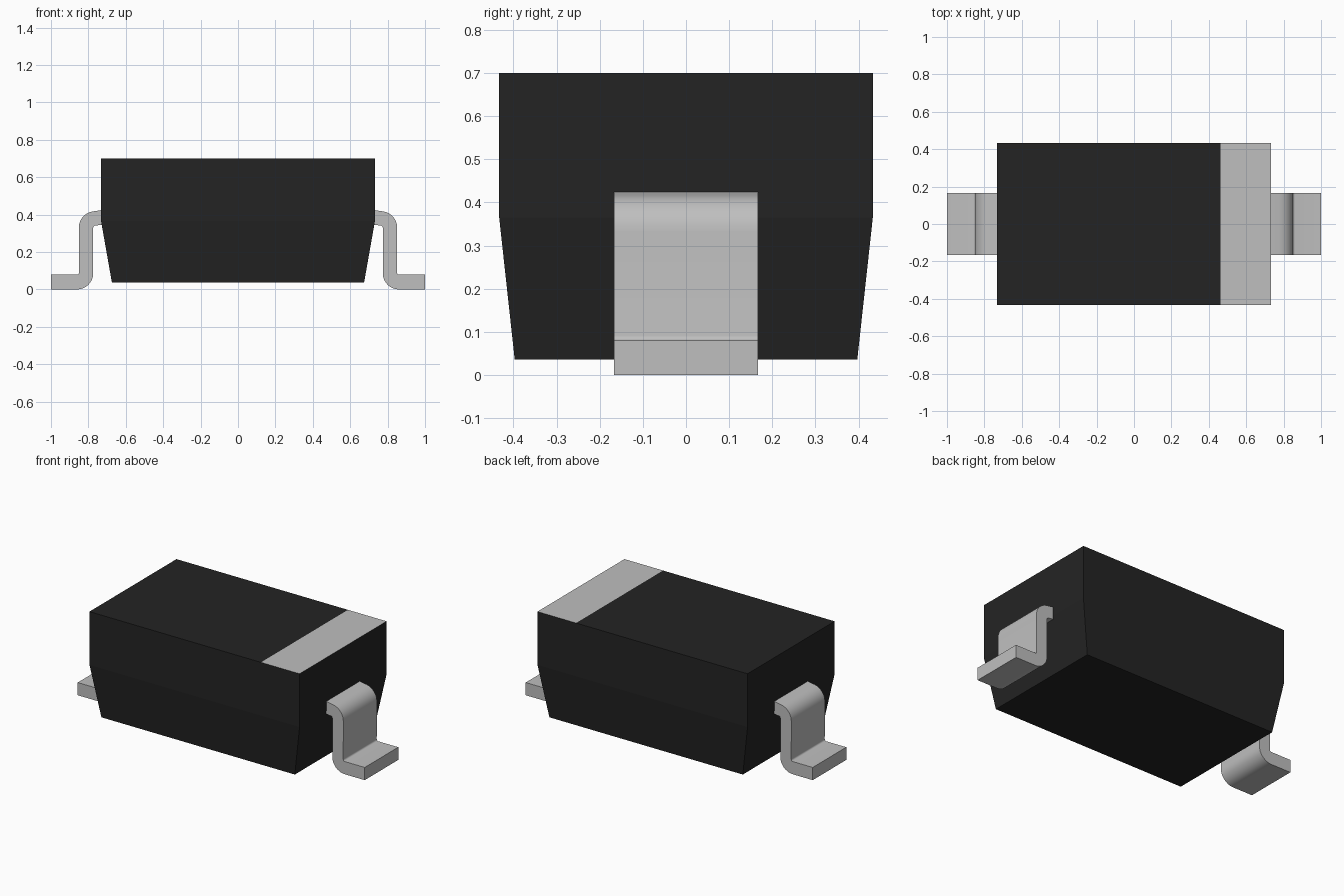
import bpy, bmesh, math
from mathutils import Vector

cube = bpy.data.objects.get("Cube")
if cube:
    bpy.data.objects.remove(cube, do_unlink=True)


def material(name, value):
    m = bpy.data.materials.new(name)
    m.use_nodes = True
    colour = (value, value, value, 1)
    m.diffuse_color = colour
    m.node_tree.nodes["Principled BSDF"].inputs["Base Color"].default_value = colour
    return m


def make_object(name, bm, mats):
    bmesh.ops.recalc_face_normals(bm, faces=bm.faces[:])
    mesh = bpy.data.meshes.new(name)
    bm.to_mesh(mesh)
    bm.free()
    for m in mats:
        mesh.materials.append(m)
    ob = bpy.data.objects.new(name, mesh)
    bpy.context.collection.objects.link(ob)
    return ob


def arc(cx, cz, r, start, end, steps=8):
    """Points along an arc in the XZ plane, angles in degrees."""
    angles = [math.radians(start + (end - start) * i / steps) for i in range(steps + 1)]
    return [(cx + r * math.cos(a), cz + r * math.sin(a)) for a in angles]


black = material("black plastic", 0.0175)
grey = material("light grey metal", 0.52)

# Body: straight upper half, tapered lower half
bm = bmesh.new()
rings = []
for hx, hy, z in [(0.674, 0.397, 0.036), (0.732, 0.433, 0.365), (0.732, 0.433, 0.70)]:
    rings.append([bm.verts.new((sx * hx, sy * hy, z))
                  for sx, sy in ((-1, -1), (1, -1), (1, 1), (-1, 1))])
bm.faces.new(rings[0])
top = bm.faces.new(rings[-1])
for lower, upper in zip(rings, rings[1:]):
    for i in range(4):
        j = (i + 1) % 4
        bm.faces.new((lower[i], lower[j], upper[j], upper[i]))

# Polarity band: cut across the top face at one end
bmesh.ops.bisect_plane(bm, geom=[top] + list(top.edges) + list(top.verts),
                       plane_co=Vector((0.463, 0, 0)), plane_no=Vector((1, 0, 0)))
bm.normal_update()
for f in bm.faces:
    c = f.calc_center_median()
    if c.z > 0.69 and c.x > 0.463:
        f.material_index = 1
make_object("body", bm, [black, grey])

# Lead: bent strip profile, extruded across y and mirrored to the other end
profile = [(0.70, 0.429)]
profile += arc(0.764, 0.331, 0.087, 82, 0)        # shoulder, outer
profile += arc(0.861, 0.091, 0.011, 180, 270, 4)  # ankle, inner
profile += [(1.0, 0.08), (1.0, 0.0)]              # toe
profile += arc(0.861, 0.087, 0.087, 270, 180)     # heel, outer
profile += arc(0.764, 0.331, 0.010, 0, 82, 4)     # shoulder, inner
profile += [(0.70, 0.350)]

bm = bmesh.new()
face = bm.faces.new([bm.verts.new((x, -0.167, z)) for x, z in profile])
ext = bmesh.ops.extrude_face_region(bm, geom=[face])
bmesh.ops.translate(bm, vec=(0, 0.334, 0),
                    verts=[g for g in ext["geom"] if isinstance(g, bmesh.types.BMVert)])
leads = make_object("leads", bm, [grey])
mirror = leads.modifiers.new("mirror", 'MIRROR')
mirror.use_axis = (True, False, False)

bpy.ops.object.select_all(action='DESELECT')
leads.select_set(True)
bpy.context.view_layer.objects.active = leads
bpy.ops.object.shade_smooth_by_angle(angle=math.radians(30))
